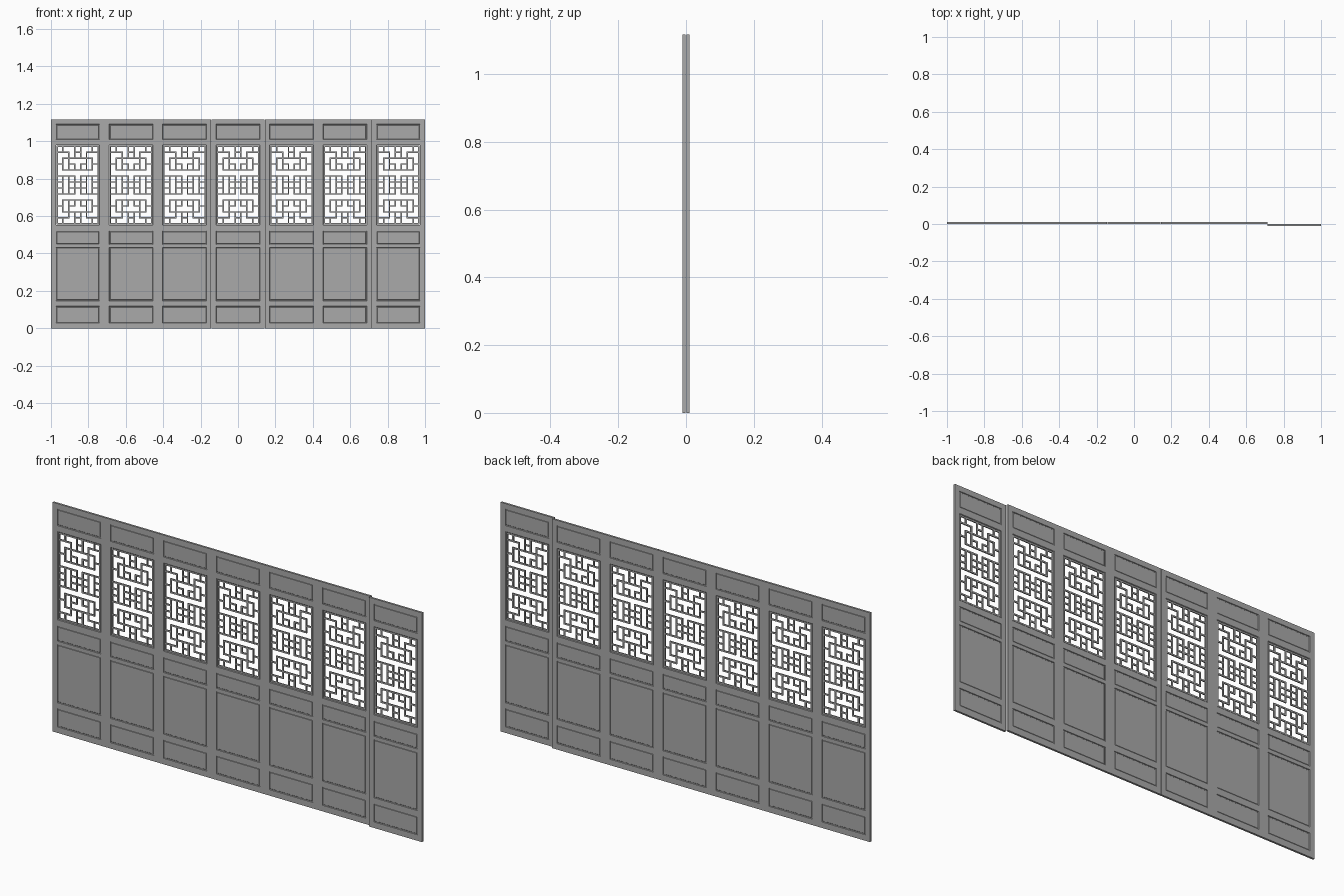
import bpy, bmesh
from mathutils import Matrix, Vector

if "Cube" in bpy.data.objects:
    bpy.data.objects.remove(bpy.data.objects["Cube"])

DOORS = 7
PITCH = 2 / DOORS
HEIGHT = 1.117
DEPTH = 0.0100            # thickness of one door leaf
HALF = 0.117              # half width of the panels
PANELS = [(0.029, 0.118), (0.147, 0.431), (0.447, 0.521), (1.010, 1.091)]
WINDOW = (0.551, 0.981)

wood = bpy.data.materials.new("grey_wood")
wood.diffuse_color = (0.40, 0.40, 0.40, 1)
wood.use_nodes = True
wood.node_tree.nodes["Principled BSDF"].inputs["Base Color"].default_value = wood.diffuse_color


def finish(bm, name):
    bmesh.ops.recalc_face_normals(bm, faces=bm.faces)
    me = bpy.data.meshes.new(name)
    bm.to_mesh(me)
    bm.free()
    me.materials.append(wood)
    return me


def add_box(bm, x0, x1, z0, z1, depth):
    m = Matrix.Translation(((x0 + x1) / 2, 0, (z0 + z1) / 2))
    m = m @ Matrix.Diagonal((x1 - x0, depth, z1 - z0, 1))
    bmesh.ops.create_cube(bm, size=1, matrix=m)


def faces_in(bm, z0, z1):
    """Front and back faces of one panel field."""
    return [f for f in bm.faces if abs(f.normal.y) > 0.9
            and abs(f.calc_center_median().x) < HALF
            and z0 < f.calc_center_median().z < z1]


def door_mesh():
    bm = bmesh.new()
    w = PITCH / 2 - 0.0003
    add_box(bm, -w, w, 0, HEIGHT, DEPTH)
    # cut the leaf into stiles, rails and panel fields
    cuts = [((s * HALF, 0, 0), (1, 0, 0)) for s in (-1, 1)]
    cuts += [((0, 0, z), (0, 0, 1)) for pair in PANELS + [WINDOW] for z in pair]
    for co, no in cuts:
        geom = bm.verts[:] + bm.edges[:] + bm.faces[:]
        bmesh.ops.bisect_plane(bm, geom=geom, plane_co=Vector(co), plane_no=Vector(no))
    bm.normal_update()
    # moulded groove around each sunk panel
    for z0, z1 in PANELS:
        fs = faces_in(bm, z0, z1)
        for thick, sink in ((0.002, -0.003), (0.004, 0.0), (0.002, 0.0015)):
            bmesh.ops.inset_individual(bm, faces=fs, thickness=thick, depth=sink)
    # open window with a stepped rim
    fs = faces_in(bm, *WINDOW)
    bmesh.ops.inset_individual(bm, faces=fs, thickness=0.003, depth=-0.002)
    edges = [e for f in fs for e in f.edges]
    bmesh.ops.delete(bm, geom=fs, context='FACES_ONLY')
    bmesh.ops.bridge_loops(bm, edges=edges)
    return finish(bm, "door_leaf")


def lattice_mesh():
    bm = bmesh.new()
    r, d = 0.0038, 0.0055                 # bar half width and depth
    hx, hz = HALF - 0.003, (WINDOW[1] - WINDOW[0]) / 2 - 0.003
    cz = sum(WINDOW) / 2
    ux, uz = (hx - r) / 3.5, (hz - r) / 6.5
    # one quarter of the fretwork in grid units: start x, start z, end x, end z
    bars = [(0, 5.5, 0.5, 5.5), (1.5, 5.5, 3.5, 5.5), (0, 4.5, 2.5, 4.5),
            (2.5, 3.5, 3.5, 3.5), (0.5, 3.5, 1.5, 3.5), (0, 2.5, 2.5, 2.5),
            (0.5, 1.5, 3.5, 1.5), (0, 0.5, 1.5, 0.5), (2.5, 0.5, 3.5, 0.5),
            (0.5, 4.5, 0.5, 6.5), (1.5, 4.5, 1.5, 5.5), (2.5, 5.5, 2.5, 6.5),
            (1.5, 2.5, 1.5, 4.5), (2.5, 2.5, 2.5, 4.5), (0.5, 2.5, 0.5, 3.5),
            (0.5, 0, 0.5, 1.5), (1.5, 0, 1.5, 1.5), (2.5, 0, 2.5, 1.5),
            (0, 6.5, 3.5, 6.5), (3.5, 0, 3.5, 6.5)]
    done = set()
    for x0, z0, x1, z1 in bars:
        for sx in (-1, 1):
            for sz in (-1, 1):
                # bars starting on an axis run through to their mirror image
                xa, za = (-x1 if x0 == 0 else x0 * sx), (-z1 if z0 == 0 else z0 * sz)
                xb, zb = (x1 if x0 == 0 else x1 * sx), (z1 if z0 == 0 else z1 * sz)
                key = (min(xa, xb), max(xa, xb), min(za, zb), max(za, zb))
                if key in done:
                    continue
                done.add(key)
                depth = d if x0 == x1 else d - 0.0004
                add_box(bm, key[0] * ux - r, key[1] * ux + r,
                        cz + key[2] * uz - r, cz + key[3] * uz + r, depth)
    return finish(bm, "window_lattice")


# row of doors, the last one sliding on the front track
parts = {"door_leaf": door_mesh(), "window_lattice": lattice_mesh()}
for i in range(DOORS):
    x = -1 + PITCH * (i + 0.5)
    y = -0.006 if i == DOORS - 1 else 0.006
    for name, me in parts.items():
        ob = bpy.data.objects.new(f"{name}_{i + 1}", me)
        ob.location = (x, y, 0)
        bpy.context.collection.objects.link(ob)
